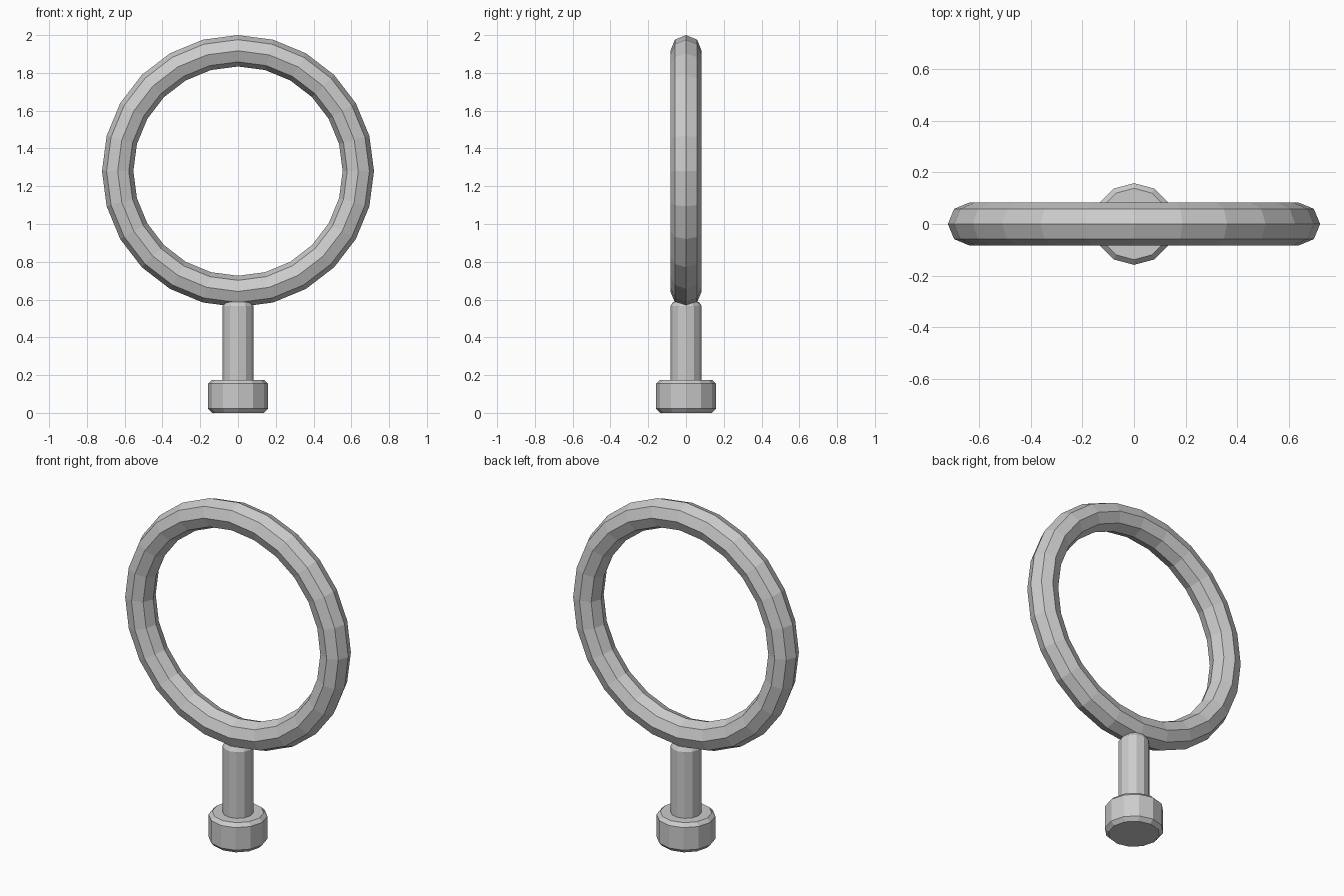
import bpy, math

if "Cube" in bpy.data.objects:
    bpy.data.objects.remove(bpy.data.objects["Cube"])


def turned(name, profile, sides):
    """Closed solid turned around z from (radius, height) points."""
    verts = [(r * math.sin(2 * math.pi * i / sides), r * math.cos(2 * math.pi * i / sides), z)
             for r, z in profile for i in range(sides)]
    faces = [tuple(reversed(range((0), sides)))[::-1],
             tuple(range((len(profile) - 1) * sides, len(profile) * sides))[::-1]]
    for k in range(len(profile) - 1):
        for i in range(sides):
            j = (i + 1) % sides
            faces.append((k * sides + j, k * sides + i, (k + 1) * sides + i, (k + 1) * sides + j))
    mesh = bpy.data.meshes.new(name)
    mesh.from_pydata(verts, [], faces)
    obj = bpy.data.objects.new(name, mesh)
    bpy.context.collection.objects.link(obj)
    return obj


# Round foot with chamfered rims
turned("base_foot", [(0.138, 0), (0.158, 0.022), (0.158, 0.155), (0.138, 0.175)], 12)

# Slim post with a small chamfer at each end
turned("post", [(0.07, 0.14), (0.083, 0.155), (0.083, 0.565), (0.068, 0.588)], 12)

# Upright ring, eight-sided in section
bpy.ops.mesh.primitive_torus_add(major_segments=24, minor_segments=8,
                                 major_radius=0.637, minor_radius=0.083,
                                 location=(0, 0, 1.28), rotation=(math.pi / 2, 0, 0))
bpy.context.object.name = "ring"
